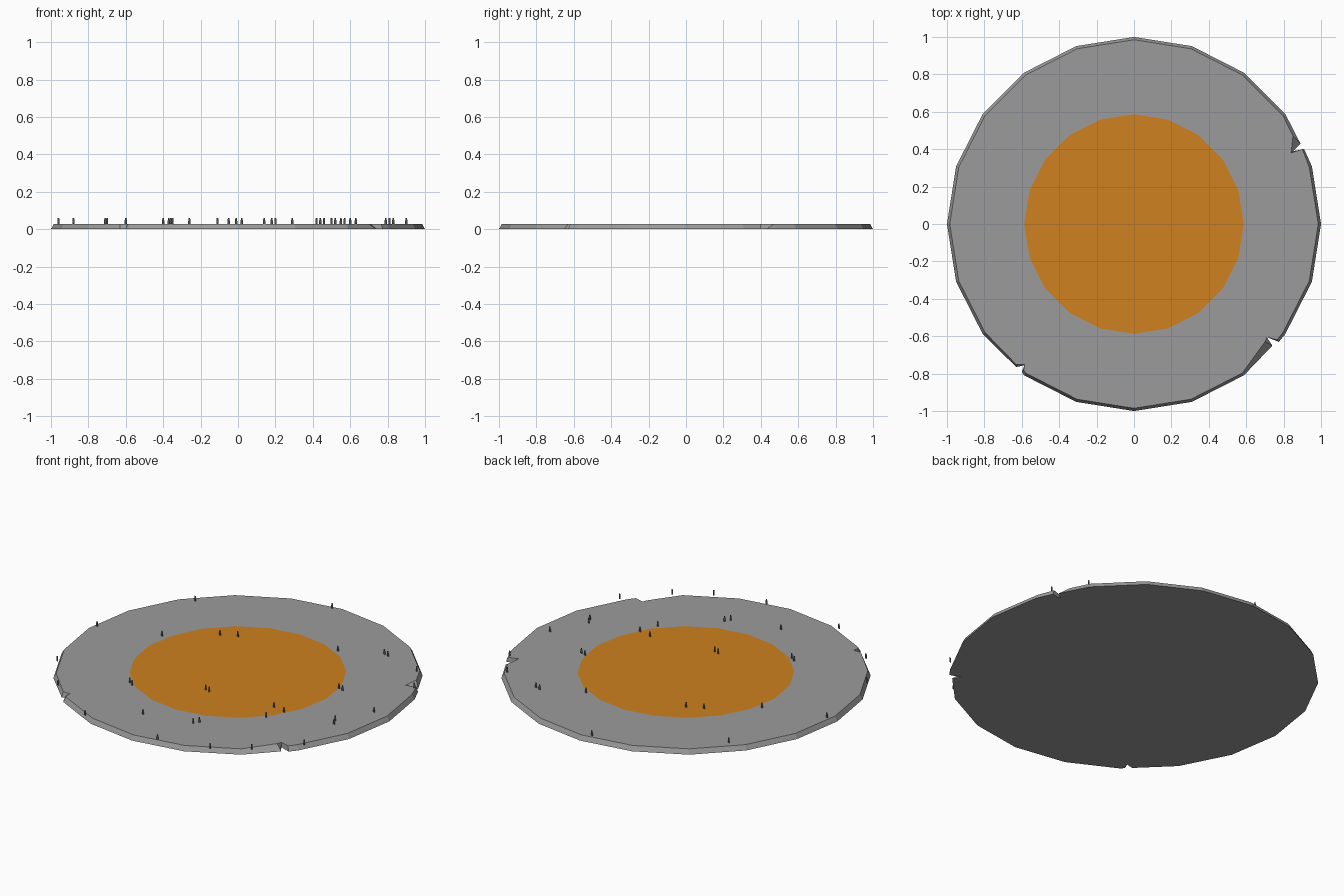
import bpy, bmesh
from math import cos, sin, tau

cube = bpy.data.objects.get("Cube")
if cube:
    bpy.data.objects.remove(cube)

SIDES, TOP = 20, 0.028


def material(name, rgb):
    mat = bpy.data.materials.new(name)
    mat.use_nodes = True
    mat.diffuse_color = (*rgb, 1)
    mat.node_tree.nodes["Principled BSDF"].inputs["Base Color"].default_value = (*rgb, 1)
    return mat


def finish(bm, name, mats):
    mesh = bpy.data.meshes.new(name)
    bm.to_mesh(mesh)
    bm.free()
    for mat in mats:
        mesh.materials.append(mat)
    obj = bpy.data.objects.new(name, mesh)
    bpy.context.collection.objects.link(obj)
    return obj


def ring_point(i, radius):
    return radius * cos(tau * i / SIDES), radius * sin(tau * i / SIDES)


def loop_edges(bm, verts):
    return [bm.edges.get(p) or bm.edges.new(p) for p in zip(verts, verts[1:] + verts[:1])]


grey = material("stone grey", (0.33, 0.33, 0.33))
orange = material("orange", (0.62, 0.22, 0.014))
dark = material("dark grey", (0.08, 0.08, 0.08))

# Chips in the rim, keyed by the corner before them: (bottom point, top point)
chips = {
    1: [((0.91, 0.40), (0.90, 0.40)), ((0.85, 0.39), (0.84, 0.38)), ((0.89, 0.43), (0.85, 0.47))],
    12: [((-0.63, -0.765), (-0.63, -0.75)), ((-0.585, -0.755), (-0.585, -0.75)),
         ((-0.60, -0.79), (-0.59, -0.78))],
    17: [((0.74, -0.65), (0.70, -0.63)), ((0.71, -0.605), (0.71, -0.605)),
         ((0.775, -0.63), (0.765, -0.62))],
}
outline = []
for i in range(SIDES):
    outline.append((ring_point(i, 1.0), ring_point(i, 0.985)))
    outline += chips.get(i, [])

# Disc with sloping rim and an inset coloured centre
bm = bmesh.new()
low = [bm.verts.new((*b, 0)) for b, t in outline]
high = [bm.verts.new((*t, TOP)) for b, t in outline]
inner = [bm.verts.new((*ring_point(i, 0.587), TOP)) for i in range(SIDES)]
bm.faces.new(low[::-1])
for i in range(len(low)):
    j = (i + 1) % len(low)
    bm.faces.new((low[i], low[j], high[j], high[i]))
bmesh.ops.triangle_fill(bm, use_beauty=True, normal=(0, 0, 1),
                        edges=loop_edges(bm, high) + loop_edges(bm, inner))
centre = bm.faces.new(inner)
centre.material_index = 1
bmesh.ops.recalc_face_normals(bm, faces=bm.faces)
finish(bm, "disc", [grey, orange])

# Small upright blades scattered over the top
spots = [
    (-.71, .61), (-.05, .96), (-.96, .04), (-.60, .14), (-.35, .33), (-.26, .37),
    (.29, .53), (-.88, -.45), (.52, .64), (.55, .63), (.79, .56), (-.40, -.45),
    (-.37, -.47), (-.01, -.29), (.02, -.30), (.57, .14), (.60, .13), (.90, .38),
    (-.36, -.93), (-.11, -.74), (.18, -.68), (.20, -.65), (.42, -.26), (.50, -.28),
    (.46, -.39), (.79, -.21), (.81, -.25), (.90, 0), (.14, -.96), (.44, -.89),
    (.63, -.77), (.83, -.56), (-.70, -.70),
]
bm = bmesh.new()
for x, y in spots:
    shape = [(-.006, TOP), (.006, TOP), (.006, .045), (.004, .06), (-.004, .06), (-.006, .045)]
    bm.faces.new([bm.verts.new((x + dx, y, z)) for dx, z in shape])
finish(bm, "blades", [dark])
